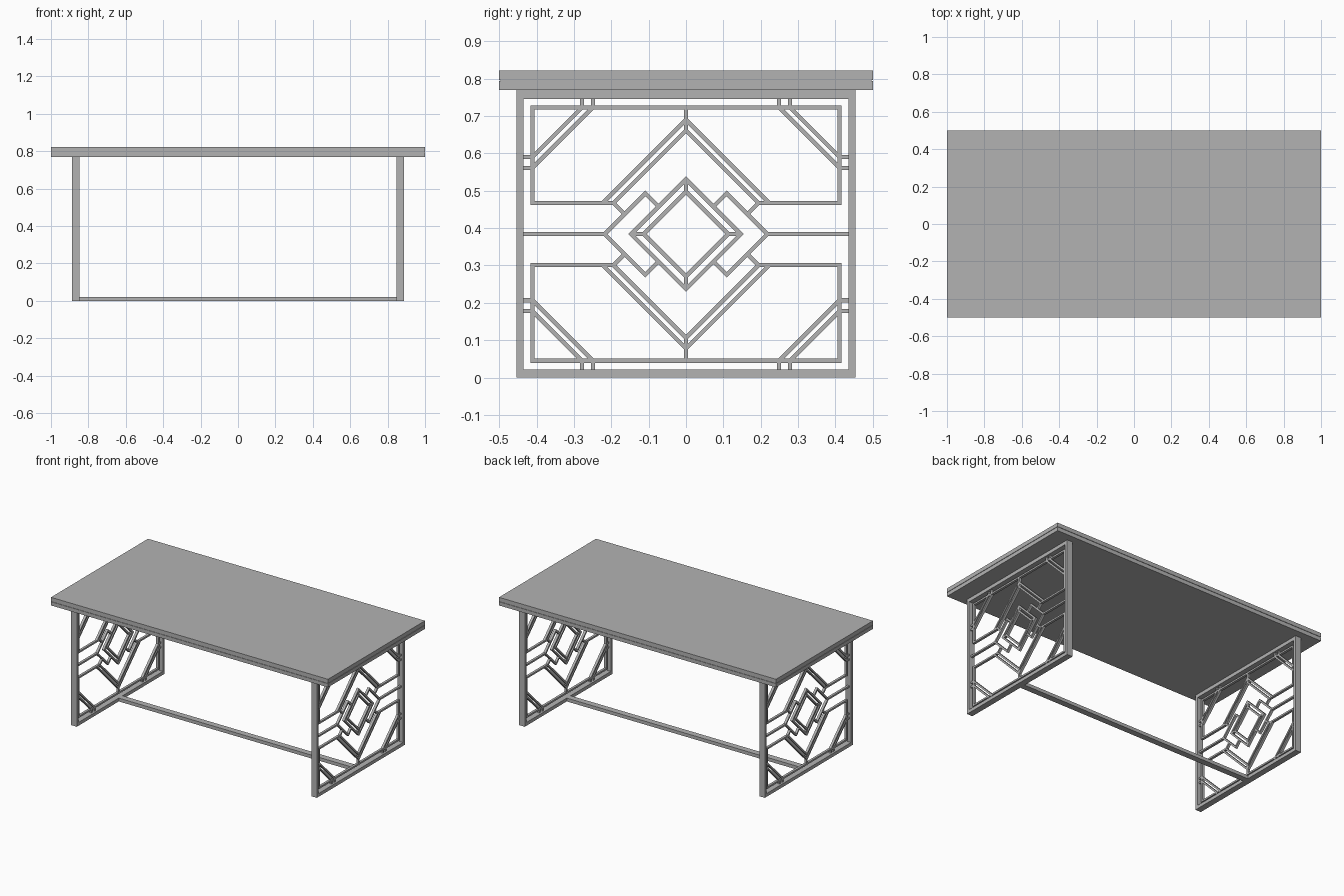
import bpy, bmesh
from mathutils import Vector

cube = bpy.data.objects.get("Cube")
if cube:
    bpy.data.objects.remove(cube, do_unlink=True)

grey = bpy.data.materials.new("plain grey")
grey.use_nodes = True
grey.diffuse_color = (0.45, 0.45, 0.45, 1)
grey.node_tree.nodes["Principled BSDF"].inputs["Base Color"].default_value = (0.45, 0.45, 0.45, 1)

MID = 0.384      # height of the lattice centre
FRAME_X = 0.867  # distance of each side frame from the middle
BAR = 0.011      # lattice bar width
DEPTH = 0.016    # lattice bar depth


def finish(name, bm):
    bmesh.ops.recalc_face_normals(bm, faces=bm.faces[:])
    mesh = bpy.data.meshes.new(name)
    bm.to_mesh(mesh)
    bm.free()
    mesh.materials.append(grey)
    obj = bpy.data.objects.new(name, mesh)
    bpy.context.collection.objects.link(obj)
    return obj


def box(name, low, high):
    bm = bmesh.new()
    bmesh.ops.create_cube(bm, size=1)
    low, high = Vector(low), Vector(high)
    for v in bm.verts:
        v.co = (low + high) / 2 + v.co * (high - low)
    return finish(name, bm)


def strip(bm, x, points, closed=False):
    """Mitred square bar along a path of (y, height above centre) points."""
    pts = [Vector(p) for p in points]
    n = len(pts)
    rings = []
    for i, p in enumerate(pts):
        before = pts[i - 1] if closed or i > 0 else None
        after = pts[(i + 1) % n] if closed or i < n - 1 else None
        a = (p - before).normalized() if before else (after - p).normalized()
        b = (after - p).normalized() if after else a
        na, nb = Vector((-a.y, a.x)), Vector((-b.y, b.x))
        side = (na + nb).normalized()
        side *= BAR / 2 / side.dot(na)
        rings.append([bm.verts.new((x + dx, q.x, MID + q.y))
                      for dx, q in ((-DEPTH / 2, p - side), (DEPTH / 2, p - side),
                                    (DEPTH / 2, p + side), (-DEPTH / 2, p + side))])
    for i in range(n if closed else n - 1):
        r, s = rings[i], rings[(i + 1) % n]
        for k in range(4):
            m = (k + 1) % 4
            bm.faces.new((r[k], r[m], s[m], s[k]))
    if not closed:
        bm.faces.new(rings[0])
        bm.faces.new(rings[-1])


def lattice(name, x):
    bm = bmesh.new()
    # concentric centre diamonds
    for r in (0.147, 0.113):
        strip(bm, x, [(r, 0), (0, r), (-r, 0), (0, -r)], closed=True)
    for s in (1, -1):
        # hooked chevron, centre bar and diamond link on each side
        strip(bm, x, [(s * 0.074, 0.074), (s * 0.109, 0.109), (s * 0.218, 0),
                      (s * 0.109, -0.109), (s * 0.074, -0.074)])
        strip(bm, x, [(s * 0.218, 0), (s * 0.437, 0)])
        strip(bm, x, [(s * 0.113, 0), (s * 0.147, 0)])
        strip(bm, x, [(0, s * 0.113), (0, s * 0.147)])
        # double large chevron and its vertical link
        for tip in (0.306, 0.277):
            y = tip - 0.083
            strip(bm, x, [(-y, s * 0.083), (0, s * tip), (y, s * 0.083)])
        strip(bm, x, [(0, s * 0.277), (0, s * 0.339)])
        # bracket-shaped border
        strip(bm, x, [(-0.194, s * 0.083), (-0.411, s * 0.083), (-0.411, s * 0.339),
                      (0.411, s * 0.339), (0.411, s * 0.083), (0.194, s * 0.083)])
        for t in (1, -1):
            # link from side chevron to large chevron
            strip(bm, x, [(t * 0.164, s * 0.053), (t * 0.194, s * 0.083)])
            # double corner braces with short ties to the frame
            for y, u in ((0.278, 0.206), (0.249, 0.177)):
                strip(bm, x, [(t * y, s * 0.339), (t * 0.411, s * u)])
                strip(bm, x, [(t * y, s * 0.339), (t * y, s * 0.364)])
                strip(bm, x, [(t * 0.411, s * u), (t * 0.437, s * u)])
    return finish(name, bm)


# tabletop: two boards with a hairline shadow gap
box("tabletop_lower_board", (-1, -0.5, 0.769), (1, 0.5, 0.793))
box("tabletop_core", (-0.997, -0.497, 0.792), (0.997, 0.497, 0.797))
box("tabletop_upper_board", (-1, -0.5, 0.796), (1, 0.5, 0.822))

# side frames with lattice panels
for label, s in (("left", 1), ("right", -1)):
    x0, x1 = s * FRAME_X - 0.02, s * FRAME_X + 0.02
    for end, t in (("back", 1), ("front", -1)):
        ys = sorted((t * 0.435, t * 0.453))
        box(f"{label}_{end}_leg", (x0, ys[0], 0), (x1, ys[1], 0.769))
    box(f"{label}_bottom_rail", (x0, -0.435, 0), (x1, 0.435, 0.022))
    box(f"{label}_top_rail", (x0, -0.435, 0.746), (x1, 0.435, 0.769))
    lattice(f"{label}_lattice", s * FRAME_X)

# floor stretcher
box("stretcher", (-FRAME_X + 0.02, -0.02, 0), (FRAME_X - 0.02, 0.02, 0.022))
